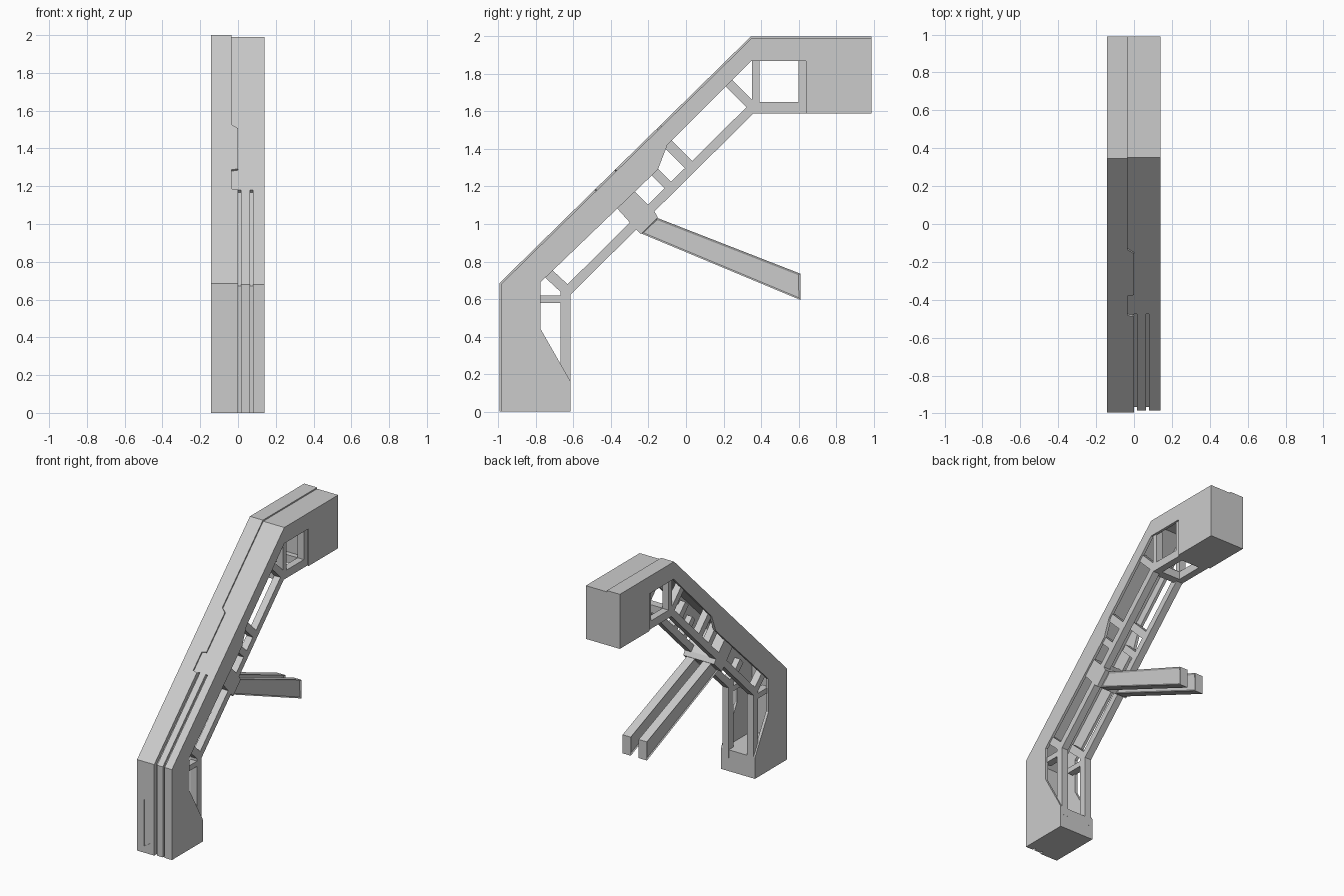
import bpy, bmesh
from mathutils import Vector

cube = bpy.data.objects.get("Cube")
if cube:
    bpy.data.objects.remove(cube, do_unlink=True)

grey = bpy.data.materials.new("light grey")
grey.use_nodes = True
grey.diffuse_color = (0.6, 0.6, 0.6, 1)
grey.node_tree.nodes["Principled BSDF"].inputs["Base Color"].default_value = (0.6, 0.6, 0.6, 1)


def finish(name, bm):
    bmesh.ops.recalc_face_normals(bm, faces=bm.faces)
    mesh = bpy.data.meshes.new(name)
    bm.to_mesh(mesh)
    bm.free()
    ob = bpy.data.objects.new(name, mesh)
    bpy.context.collection.objects.link(ob)
    mesh.materials.append(grey)
    return ob


def prism(name, profile, x0, x1, inset=0):
    """Side profile (y, z) extruded across x, with optional recessed sides."""
    bm = bmesh.new()
    base = bm.faces.new([bm.verts.new((x0, y, z)) for y, z in profile])
    ext = bmesh.ops.extrude_face_region(bm, geom=[base], use_keep_orig=True)
    bmesh.ops.translate(bm, vec=(x1 - x0, 0, 0),
                        verts=[v for v in ext["geom"] if isinstance(v, bmesh.types.BMVert)])
    bmesh.ops.recalc_face_normals(bm, faces=bm.faces)
    if inset:
        sides = [f for f in bm.faces if abs(f.normal.x) > 0.9]
        bmesh.ops.inset_individual(bm, faces=sides, thickness=inset, depth=-inset / 2)
    return finish(name, bm)


def bar(name, a, b, width, x0, x1):
    a, b = Vector(a), Vector(b)
    d = (b - a).normalized() * width / 2
    n = Vector((-d.y, d.x))
    return prism(name, [a + n, b + n, b - n, a - n], x0, x1)


def cut(target, cutter):
    mod = target.modifiers.new("cut", "BOOLEAN")
    mod.operation = "DIFFERENCE"
    mod.solver = "EXACT"
    mod.object = cutter
    cutter.hide_render = True
    cutter.hide_set(True)


def slope_y(z):
    return -0.985 + (z - 0.68) * 1.335 / 1.31


# Hollow outer shell with closed foot and head block
shell = prism("outer_shell", [
    (-0.985, 0), (-0.985, 0.68), (0.35, 1.99), (0.99, 1.99), (0.99, 1.59), (0.64, 1.59),
    (0.64, 1.87), (0.35, 1.87), (-0.10, 1.42), (-0.15, 1.29), (-0.775, 0.69),
    (-0.775, 0.44), (-0.615, 0.16), (-0.615, 0)], -0.143, 0.14)
cut(shell, prism("cavity_cutter", [
    (-0.955, 0.16), (-0.955, 0.668), (0.362, 1.96), (0.64, 1.96), (0.64, 1.4),
    (0.2, 1.2), (-0.5, 0.6), (-0.5, 0.16)], -0.122, 0.12))

# Long grooves down the front
for i, x in enumerate((0.0, 0.064)):
    top = 1.18
    cut(shell, prism(f"groove_cutter_{i}", [
        (-1.1, -0.1), (-1.1, 0.68), (slope_y(top) - 0.1, top + 0.1), (slope_y(top), top),
        (slope_y(top) + 0.014, top - 0.014), (-0.967, 0.673), (-0.967, -0.1)], x, x + 0.016))

# Raised front panel with a stepped seam: (seam x, y, z)
seam = [(0, 0), (0, 0.68), (0, 1.175), (-0.035, 1.18), (-0.035, 1.28), (0, 1.285),
        (0, 1.5), (-0.035, 1.52), (-0.035, 1.99)]
path = [(x, max(-0.985, slope_y(z)), z) for x, z in seam] + [(-0.035, 0.99, 1.99)]
bm = bmesh.new()
rows = [(bm.verts.new((-0.143, y, z)), bm.verts.new((x, y, z))) for x, y, z in path]
for (a, b), (c, d) in zip(rows, rows[1:]):
    bm.faces.new((a, b, d, c))
panel = finish("front_panel", bm)
if panel.data.polygons[0].normal.y > 0:
    panel.data.flip_normals()
thick = panel.modifiers.new("thickness", "SOLIDIFY")
thick.thickness = 0.01
thick.offset = 1
thick.use_even_offset = True

# Shallow slanted recess low on the panel
bm = bmesh.new()
front = bm.faces.new([bm.verts.new((x, -1.05, z)) for x, z in
                      ((-0.085, 0.05), (-0.035, 0.08), (-0.035, 0.365), (-0.085, 0.40))])
ext = bmesh.ops.extrude_face_region(bm, geom=[front], use_keep_orig=True)
bmesh.ops.translate(bm, vec=(0, 0.061, 0),
                    verts=[v for v in ext["geom"] if isinstance(v, bmesh.types.BMVert)])
cut(panel, finish("recess_cutter", bm))

# Inner trusses, one by each side wall: (start, end, width)
struts = {
    "lower_post": ((-0.642, 0.1), (-0.642, 0.64), 0.055),
    "chord": ((-0.65, 0.625), (0.36, 1.625), 0.05),
    "head_rail": ((0.34, 1.62), (0.65, 1.62), 0.06),
    "head_post_front": ((0.373, 1.62), (0.373, 1.9), 0.04),
    "head_post_rear": ((0.62, 1.62), (0.62, 1.9), 0.04),
    "upper_brace": ((0.35, 1.63), (0.20, 1.78), 0.05),
    "middle_brace": ((0.03, 1.30), (-0.12, 1.45), 0.055),
    "notch_brace": ((-0.08, 1.19), (-0.20, 1.31), 0.05),
    "lower_brace": ((-0.63, 0.64), (-0.77, 0.77), 0.055),
    "lower_tie": ((-0.80, 0.60), (-0.64, 0.60), 0.04),
}
for side, x0, x1 in (("left", 0.075, 0.128), ("right", -0.131, -0.078)):
    for part, (a, b, w) in struts.items():
        bar(f"{side}_{part}", a, b, w, x0, x1)

# Cross ties between the trusses
bar("upper_cross_tie", (0.33, 1.62), (0.39, 1.62), 0.06, -0.1, 0.1)
bar("rear_cross_tie", (0.60, 1.62), (0.645, 1.62), 0.06, -0.1, 0.1)

# Hinge bracket and the pair of support legs
prism("hinge_bracket", [(-0.40, 1.12), (-0.30, 1.20), (-0.17, 1.07), (-0.15, 1.035),
                        (-0.24, 0.945), (-0.265, 0.97)], -0.13, 0.128)
for side, x0 in (("left", 0.032), ("right", -0.102)):
    prism(f"{side}_support_leg", [(-0.16, 1.035), (0.61, 0.735), (0.61, 0.595), (-0.24, 0.95)],
          x0, x0 + 0.068, inset=0.014)
